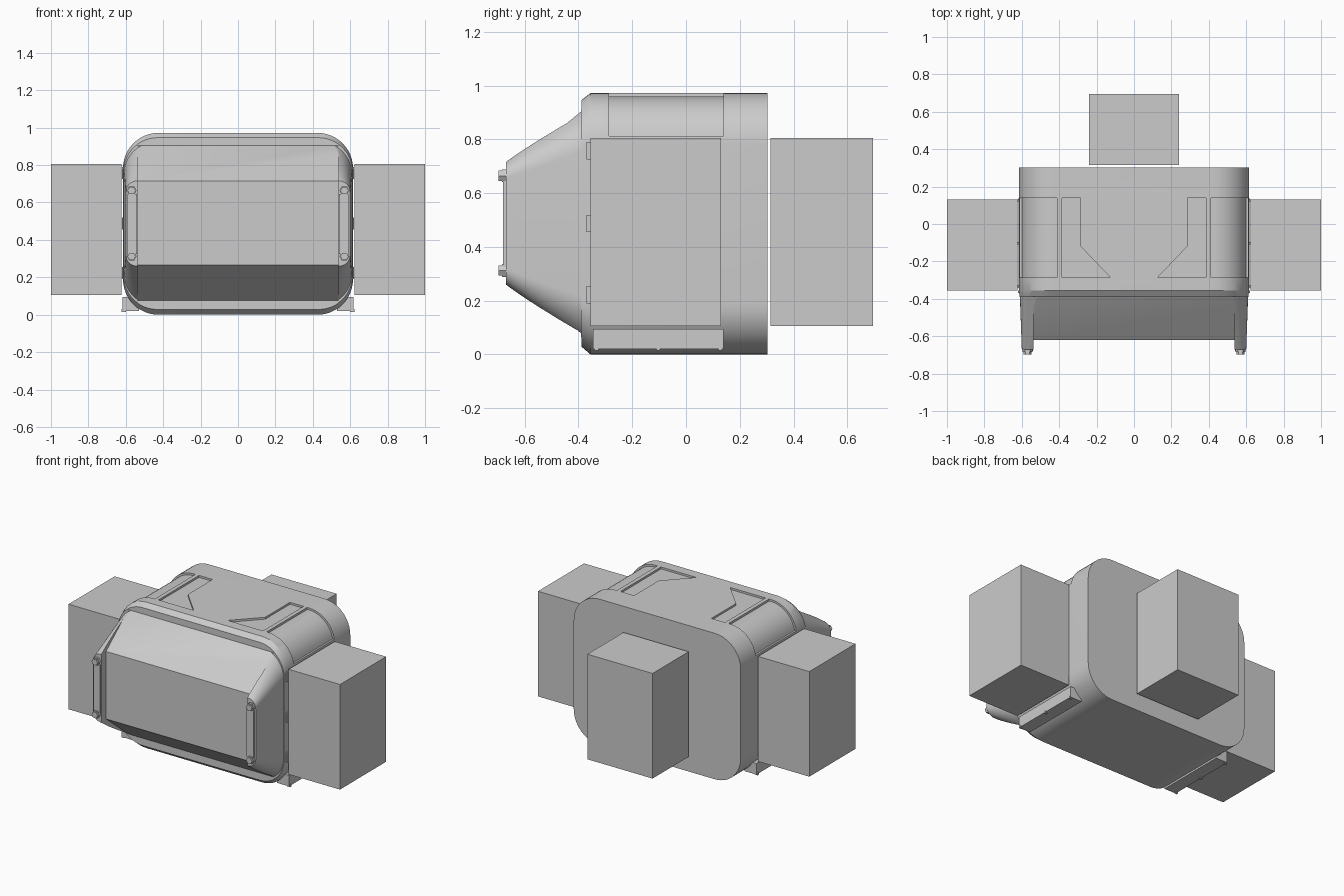
import bpy, bmesh
from math import sin, cos, pi, radians

if "Cube" in bpy.data.objects:
    bpy.data.objects.remove(bpy.data.objects["Cube"], do_unlink=True)

GREY = (0.6, 0.6, 0.6, 1)
grey = bpy.data.materials.new("plain_grey")
grey.use_nodes = True
grey.diffuse_color = GREY
grey.node_tree.nodes["Principled BSDF"].inputs["Base Color"].default_value = GREY


def loft(name, rings):
    """Closed solid through a list of equal-length point rings."""
    bm = bmesh.new()
    loops = [[bm.verts.new(p) for p in ring] for ring in rings]
    n = len(loops[0])
    for a, b in zip(loops, loops[1:]):
        for i in range(n):
            j = (i + 1) % n
            bm.faces.new((a[i], a[j], b[j], b[i]))
    bm.faces.new(loops[0])
    bm.faces.new(loops[-1])
    bmesh.ops.recalc_face_normals(bm, faces=bm.faces)
    mesh = bpy.data.meshes.new(name)
    bm.to_mesh(mesh)
    bm.free()
    mesh.materials.append(grey)
    obj = bpy.data.objects.new(name, mesh)
    bpy.context.collection.objects.link(obj)
    return obj


def box(name, x, y, z):
    return loft(name, [[(x[0], y[0], h), (x[1], y[0], h), (x[1], y[1], h), (x[0], y[1], h)] for h in z])


def arc(cx, cz, r, start, end, steps=12):
    angles = [radians(start + (end - start) * i / steps) for i in range(steps + 1)]
    return [(cx + r * cos(a), cz + r * sin(a)) for a in angles]


def rounded(y, hx, z0, z1, r):
    """Rounded rectangle ring at depth y."""
    pts = []
    corners = ((hx - r, z1 - r), (r - hx, z1 - r), (r - hx, z0 + r), (hx - r, z0 + r))
    for k, (cx, cz) in enumerate(corners):
        pts += arc(cx, cz, r, 90 * k, 90 * k + 90)
    return [(x, y, z) for x, z in pts]


def activate(obj):
    bpy.ops.object.select_all(action='DESELECT')
    obj.select_set(True)
    bpy.context.view_layer.objects.active = obj


def cut(obj, cutter):
    mod = obj.modifiers.new("cut", 'BOOLEAN')
    mod.operation = 'DIFFERENCE'
    mod.solver = 'EXACT'
    mod.object = cutter
    cutter.hide_render = True
    activate(obj)
    bpy.ops.object.modifier_apply(modifier=mod.name)
    bpy.data.objects.remove(cutter, do_unlink=True)


# Cabin shell with chamfered rim and tapering nose
TOP, HX, R = 0.972, 0.615, 0.19
cabin = loft("cabin_shell", [
    rounded(0.303, HX, 0, TOP, R),
    rounded(-0.355, HX, 0, TOP, R),
    rounded(-0.39, 0.612, 0.03, 0.945, 0.18),
    rounded(-0.39, 0.61, 0.05, 0.922, 0.17),
    rounded(-0.67, 0.6, 0.26, 0.715, 0.06),
])

# Sunken windscreen between the side wings
screen = [(-0.388, 1.1), (-0.388, 0.905), (-0.62, 0.715), (-0.62, 0.265),
          (-0.388, 0.077), (-0.388, -0.1), (-0.9, -0.1), (-0.9, 1.1)]
cut(cabin, loft("screen_cutter", [[(x, y, z) for y, z in screen] for x in (-0.538, 0.538)]))

# Roof recesses: curved shoulder panel and angled pocket on each side
Y0, Y1, DEPTH = -0.287, 0.14, 0.013
pocket = [(0.385, Y1), (0.285, Y1), (0.285, -0.12), (0.125, Y0), (0.385, Y0)]
for s in (-1, 1):
    cx, cz = HX - R, TOP - R
    band = arc(cx, cz, R + 0.04, 8, 94) + arc(cx, cz, R - DEPTH, 94, 10)
    cut(cabin, loft("shoulder_cutter", [[(s * x, y, z) for x, z in band] for y in (Y0, Y1)]))
    cut(cabin, loft("pocket_cutter", [[(s * x, y, z) for x, y in pocket] for z in (TOP - DEPTH, 1.05)]))
activate(cabin)
bpy.ops.object.shade_smooth_by_angle(angle=radians(25))

# Rear and side blocks
BLOCK_Z = (0.105, 0.805)
box("rear_block", (-0.24, 0.24), (0.315, 0.695), BLOCK_Z)

for s, side in ((-1, "right"), (1, "left")):
    box(side + "_block", (s * 0.622, s), (-0.355, 0.13), BLOCK_Z)

    # Side step with small feet
    box(side + "_step", (s * 0.53, s * 0.617), (-0.345, 0.14), (0.02, 0.094))
    for y in (-0.333, -0.103, 0.127):
        box(side + "_step_bracket", (s * 0.6, s * 0.622), (y - 0.007, y + 0.007), (0.014, 0.03))

    # Door hinges
    for z in (0.757, 0.487, 0.222):
        box(side + "_hinge", (s * 0.605, s * 0.621), (-0.37, -0.356), (z - 0.032, z + 0.032))

    # Grab bar held by two six-sided knobs on the nose
    box(side + "_grab_bar", (s * 0.54, s * 0.59), (-0.68, -0.665), (0.325, 0.645))
    for z in (0.312, 0.664):
        rings = []
        for y, r in ((-0.66, 0.027), (-0.685, 0.027), (-0.685, 0.022), (-0.697, 0.022)):
            rings.append([(s * 0.569 + r * cos(k * pi / 3), y, z + r * sin(k * pi / 3)) for k in range(6)])
        loft(side + "_bar_knob", rings)
